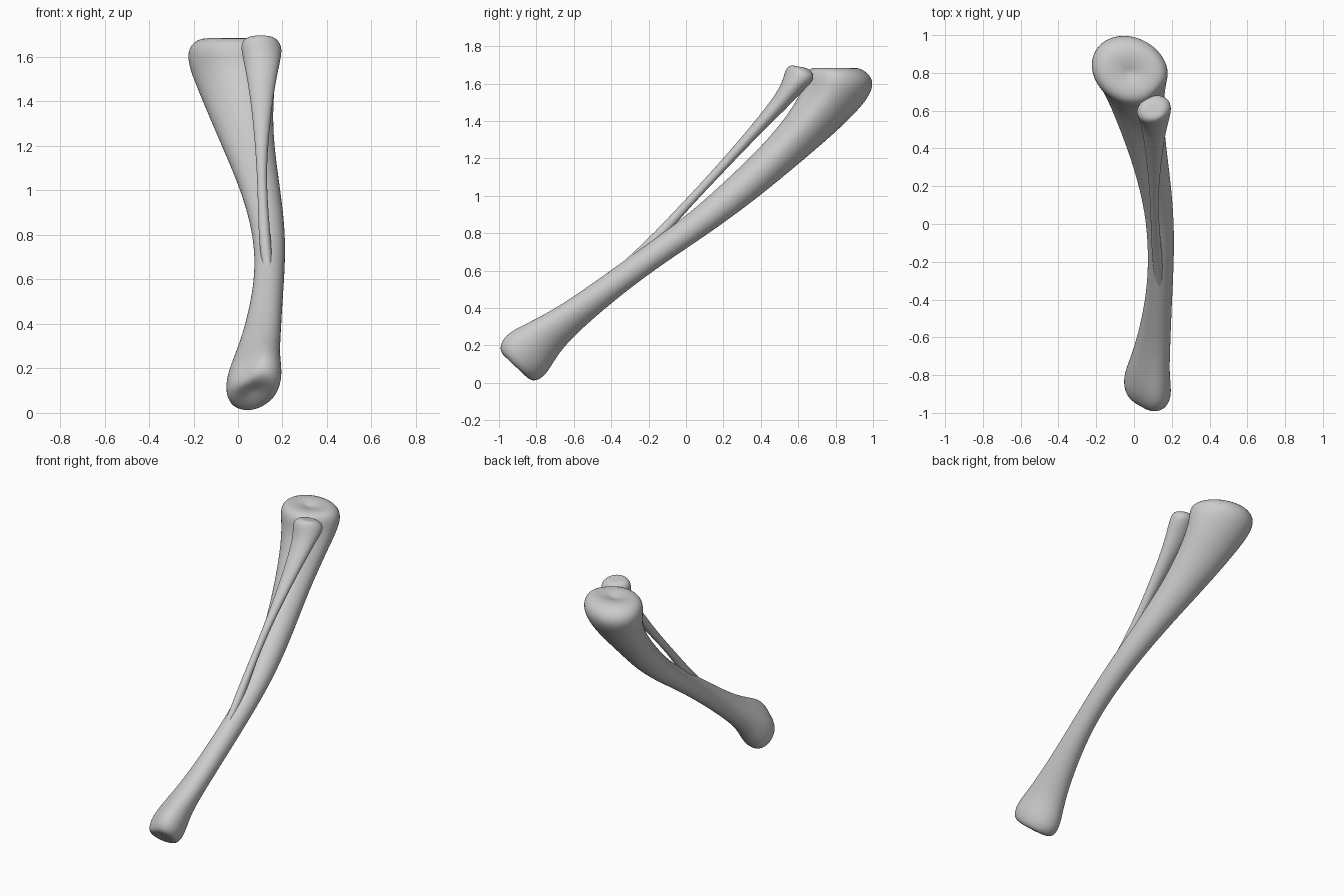
import bpy, bmesh, math
from mathutils import Vector

SEG = 20


def loft(name, stations, cap_start, cap_end):
    """Station: upper (y,z), lower (y,z), x min, x max, x skew, groove depth, groove angle."""
    bm = bmesh.new()
    rings = []
    for yu, zu, yl, zl, x0, x1, skew, groove, ang in stations:
        c = Vector(((x0 + x1) / 2, (yu + yl) / 2, (zu + zl) / 2))
        up = Vector((skew, (yu - yl) / 2, (zu - zl) / 2))
        side = Vector(((x1 - x0) / 2, 0, 0))
        ring = []
        for i in range(SEG):
            t = 2 * math.pi * i / SEG
            d = (math.degrees(t) - ang + 180) % 360 - 180
            r = 1.015 - groove * math.exp(-(d / 28) ** 2)
            ring.append(bm.verts.new(c + r * (up * math.cos(t) + side * math.sin(t))))
        rings.append(ring)
    for a, b in zip(rings, rings[1:]):
        for i in range(SEG):
            j = (i + 1) % SEG
            bm.faces.new((a[i], a[j], b[j], b[i]))
    # rounded end caps, each dished towards its centre point
    for ring, centre in ((rings[0], cap_start), (rings[-1], cap_end)):
        p = Vector(centre)
        mid = sum((v.co for v in ring), Vector()) / SEG
        inner = [bm.verts.new(mid.lerp(v.co, 0.55).lerp(p, 0.3)) for v in ring]
        tip = bm.verts.new(p)
        for i in range(SEG):
            j = (i + 1) % SEG
            bm.faces.new((ring[i], ring[j], inner[j], inner[i]))
            bm.faces.new((inner[i], inner[j], tip))
    bmesh.ops.recalc_face_normals(bm, faces=bm.faces)
    me = bpy.data.meshes.new(name)
    bm.to_mesh(me)
    bm.free()
    for f in me.polygons:
        f.use_smooth = True
    ob = bpy.data.objects.new(name, me)
    bpy.context.collection.objects.link(ob)
    m = ob.modifiers.new("smooth", 'SUBSURF')
    m.levels = m.render_levels = 2
    return ob


# Thick shin bone: plateau at the top, slim shaft, two-lobed lower end
loft("shin_bone", [
    (0.67, 1.69, 0.93, 1.69, -0.17, 0.14, 0.02, 0.06, 45),
    (0.625, 1.65, 1.00, 1.635, -0.225, 0.185, 0.03, 0.13, 45),
    (0.62, 1.57, 1.00, 1.55, -0.22, 0.18, 0.04, 0.13, 45),
    (0.575, 1.48, 0.87, 1.40, -0.165, 0.16, 0.04, 0.10, 45),
    (0.45, 1.31, 0.62, 1.185, -0.085, 0.155, 0.02, 0.06, 45),
    (0.23, 1.095, 0.36, 0.97, 0.005, 0.185, 0, 0, 0),
    (0.02, 0.905, 0.11, 0.79, 0.06, 0.21, 0, 0, 0),
    (-0.20, 0.745, -0.11, 0.645, 0.078, 0.213, 0, 0, 0),
    (-0.41, 0.595, -0.33, 0.485, 0.068, 0.203, 0, 0, 0),
    (-0.68, 0.405, -0.56, 0.29, 0.02, 0.19, 0.02, 0.06, -40),
    (-0.86, 0.315, -0.685, 0.16, -0.025, 0.182, 0.03, 0.15, -38),
    (-0.97, 0.265, -0.745, 0.04, -0.055, 0.195, 0.035, 0.2, -38),
    (-1.01, 0.175, -0.82, -0.005, -0.04, 0.18, 0.03, 0.15, -38),
], (-0.02, 0.80, 1.66), (0.065, -0.915, 0.105))

# Thin calf bone: flared head, slender shaft that merges into the shin bone
loft("calf_bone", [
    (0.555, 1.70, 0.66, 1.68, 0.04, 0.165, 0, 0, 0),
    (0.53, 1.675, 0.70, 1.63, 0.01, 0.2, -0.02, 0.12, -150),
    (0.515, 1.60, 0.63, 1.565, 0.025, 0.19, 0, 0, 0),
    (0.45, 1.50, 0.54, 1.47, 0.045, 0.168, 0, 0, 0),
    (0.325, 1.345, 0.385, 1.32, 0.066, 0.147, 0, 0, 0),
    (0.13, 1.12, 0.165, 1.09, 0.085, 0.126, 0, 0, 0),
    (-0.05, 0.93, -0.015, 0.90, 0.09, 0.135, 0, 0, 0),
    (-0.20, 0.77, -0.16, 0.72, 0.095, 0.15, 0, 0, 0),
    (-0.39, 0.60, -0.34, 0.55, 0.12, 0.165, 0, 0, 0),
], (0.105, 0.605, 1.69), (0.143, -0.41, 0.54))
